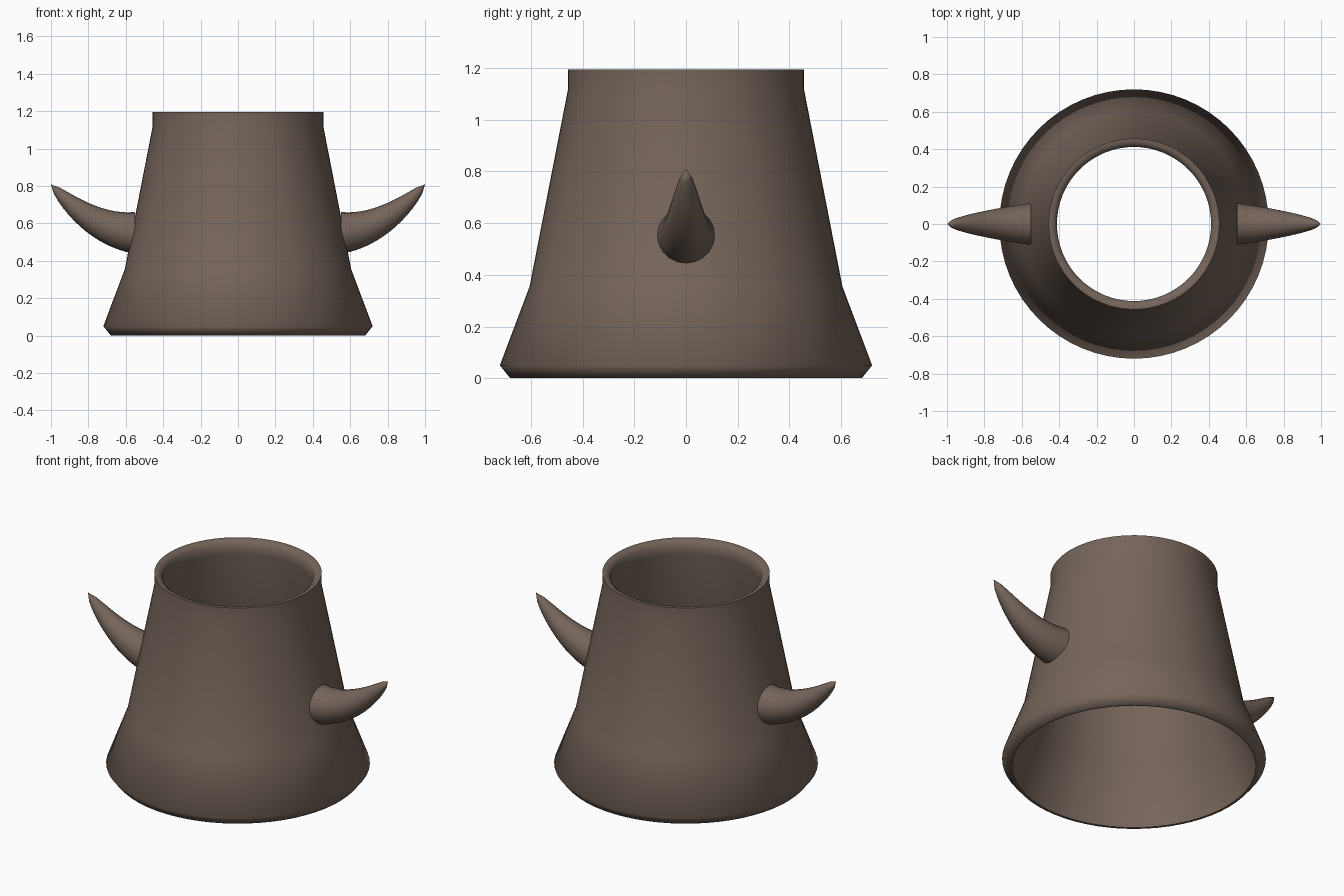
import bpy, bmesh, math
from mathutils import Vector

if "Cube" in bpy.data.objects:
    bpy.data.objects.remove(bpy.data.objects["Cube"])

brown = bpy.data.materials.new("dull brown")
brown.diffuse_color = (0.178, 0.130, 0.102, 1)
brown.use_nodes = True
brown.node_tree.nodes["Principled BSDF"].inputs["Base Color"].default_value = brown.diffuse_color


def finish(name, bm, angle):
    bmesh.ops.recalc_face_normals(bm, faces=bm.faces)
    me = bpy.data.meshes.new(name)
    bm.to_mesh(me)
    bm.free()
    me.materials.append(brown)
    ob = bpy.data.objects.new(name, me)
    bpy.context.collection.objects.link(ob)
    bpy.ops.object.select_all(action='DESELECT')
    ob.select_set(True)
    bpy.context.view_layer.objects.active = ob
    bpy.ops.object.shade_smooth_by_angle(angle=math.radians(angle))
    return ob


def bridge(bm, a, b):
    n = len(a)
    for i in range(n):
        j = (i + 1) % n
        bm.faces.new((a[i], a[j], b[j], b[i]))


# Hollow flared body: closed wall profile (radius, height) spun round z
profile = [(0.68, 0), (0.72, 0.05), (0.605, 0.355), (0.457, 1.115),
           (0.457, 1.195), (0.435, 1.195), (0.412, 1.175), (0.412, 1.115),
           (0.56, 0.355), (0.672, 0.05), (0.665, 0)]
SIDES = 64
bm = bmesh.new()
rings = [[bm.verts.new((r * math.cos(math.tau * k / SIDES),
                        r * math.sin(math.tau * k / SIDES), z))
          for k in range(SIDES)] for r, z in profile]
for i, ring in enumerate(rings):
    bridge(bm, ring, rings[(i + 1) % len(rings)])
finish("body", bm, 65)


# Curved horns: tapering rings along a quadratic curve, mirrored in x
def horn(name, side):
    p0, p1, p2 = Vector((0.55, 0, 0.55)), Vector((0.78, 0, 0.565)), Vector((1.0, 0, 0.808))
    bm = bmesh.new()
    steps, n, prev = 14, 20, None
    for s in range(steps):
        t = s / steps
        c = p0 * (1 - t) ** 2 + p1 * 2 * t * (1 - t) + p2 * t * t
        d = ((p1 - p0) * (1 - t) + (p2 - p1) * t).normalized()
        up = Vector((-d.z, 0, d.x)) if s else Vector((0, 0, 1))
        r = 0.112 * (1 - t) ** 0.6
        ring = []
        for k in range(n):
            a = math.tau * k / n
            v = c + up * r * math.cos(a) + Vector((0, r * math.sin(a), 0))
            ring.append(bm.verts.new((v.x * side, v.y, v.z)))
        if prev:
            bridge(bm, prev, ring)
        else:
            bm.faces.new(ring)
        prev = ring
    tip = bm.verts.new((p2.x * side, 0, p2.z))
    for k in range(n):
        bm.faces.new((prev[k], prev[(k + 1) % n], tip))
    finish(name, bm, 50)


horn("right_horn", 1)
horn("left_horn", -1)
